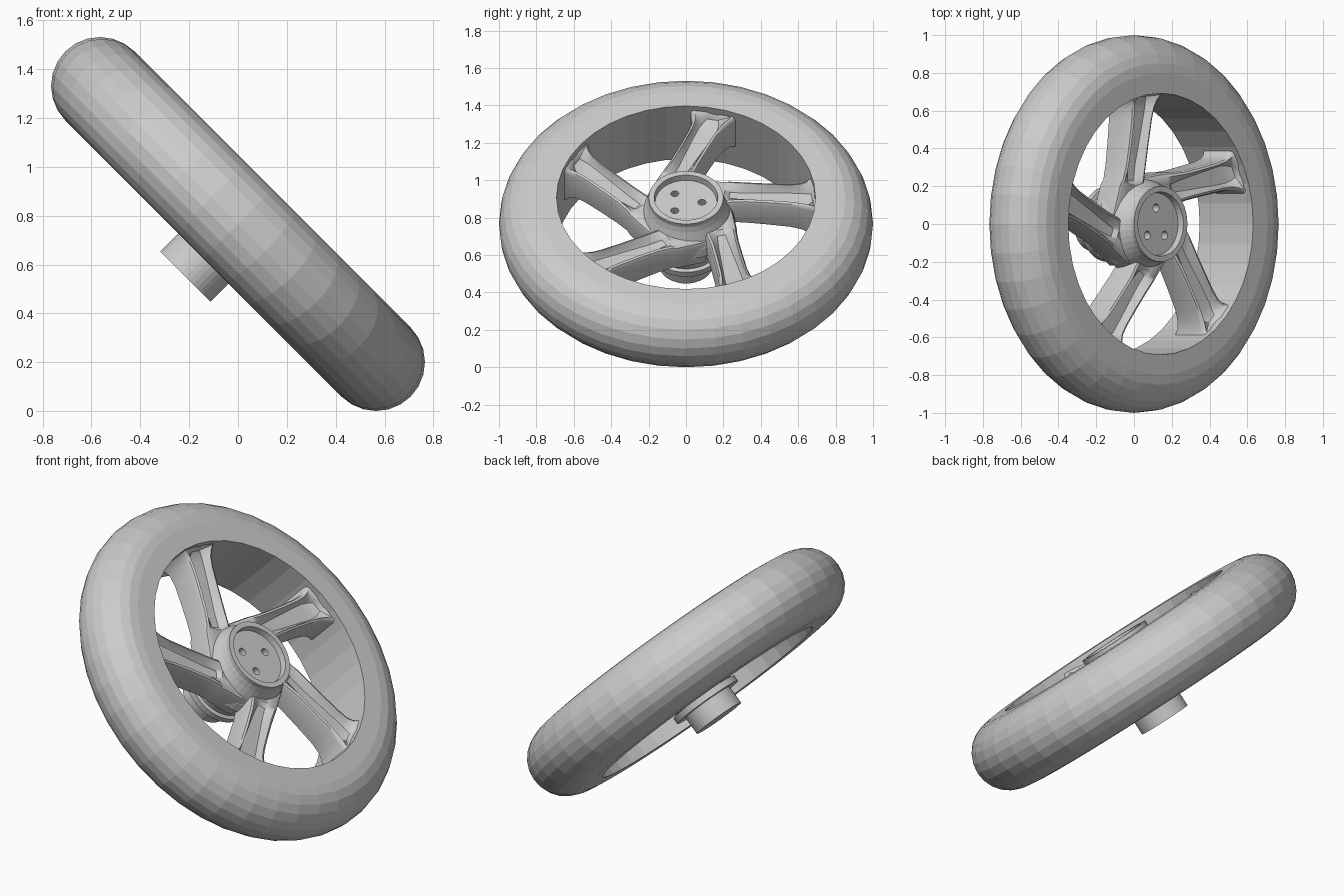
import bpy, bmesh
from math import sin, cos, pi, radians
from mathutils import Matrix, Vector

if "Cube" in bpy.data.objects:
    bpy.data.objects.remove(bpy.data.objects["Cube"])

# wheel axis leans 45 degrees; local z is the axle, outer face on +z
TILT = Matrix.Translation((0, 0, 0.766)) @ Matrix.Rotation(radians(45), 4, 'Y')


def finish(name, bm):
    bmesh.ops.recalc_face_normals(bm, faces=bm.faces)
    me = bpy.data.meshes.new(name)
    bm.to_mesh(me)
    bm.free()
    ob = bpy.data.objects.new(name, me)
    bpy.context.collection.objects.link(ob)
    ob.matrix_world = TILT
    return ob


def lathe(name, profile, n, closed=False):
    """Revolve (radius, height) points; open profiles are capped at both ends."""
    bm = bmesh.new()
    rings = [[bm.verts.new((r * cos(2 * pi * i / n), r * sin(2 * pi * i / n), z))
              for i in range(n)] for r, z in profile]
    pairs = list(zip(rings, rings[1:]))
    if closed:
        pairs.append((rings[-1], rings[0]))
    for a, b in pairs:
        for i in range(n):
            j = (i + 1) % n
            bm.faces.new((a[i], a[j], b[j], b[i]))
    if not closed:
        bm.faces.new(rings[0])
        bm.faces.new(rings[-1])
    return finish(name, bm)


# tyre: round tread, flat sides, cylindrical inner wall
tread = [(0.8 + 0.2 * cos(t), 0.2 * sin(t))
         for t in [-pi / 2 + pi * i / 12 for i in range(13)]]
lathe("tyre", [(0.692, -0.2)] + tread + [(0.692, 0.2)], 40, closed=True)

# hub: rear axle stub, flange, flared body, front ring with recessed plate
hub = lathe("hub", [(0.145, -0.305), (0.145, -0.2), (0.2, -0.2), (0.2, -0.165),
                    (0.18, -0.16), (0.2, -0.05), (0.265, 0.0), (0.255, 0.05),
                    (0.232, 0.1), (0.21, 0.145), (0.2, 0.175), (0.2, 0.2), (0.17, 0.2),
                    (0.165, 0.165)], 40)

# three bolt holes in the plate
bm = bmesh.new()
for x, y in [(0, 0.085), (-0.064, -0.06), (0.064, -0.06)]:
    bmesh.ops.create_cone(bm, cap_ends=True, segments=16, radius1=0.022, radius2=0.022,
                          depth=0.12, matrix=Matrix.Translation((x, y, 0.165)))
cutter = finish("hole_cutter", bm)
cutter.hide_render = True
mod = hub.modifiers.new("holes", 'BOOLEAN')
mod.operation = 'DIFFERENCE'
mod.solver = 'EXACT'
mod.object = cutter
bpy.context.view_layer.objects.active = hub
bpy.ops.object.modifier_apply(modifier="holes")
bpy.data.objects.remove(cutter)

# spoke stations: distance, half width, top, groove half width, groove depth, bottom
STATIONS = [(0.02, 0.10, 0.09, 0.02, 0.0, -0.06),
            (0.19, 0.092, 0.115, 0.015, 0.0, -0.03),
            (0.215, 0.086, 0.125, 0.022, 0.03, -0.02),
            (0.30, 0.08, 0.135, 0.03, 0.045, -0.02),
            (0.42, 0.08, 0.142, 0.038, 0.045, -0.02),
            (0.54, 0.083, 0.148, 0.046, 0.045, -0.02),
            (0.60, 0.09, 0.152, 0.048, 0.045, -0.025),
            (0.635, 0.102, 0.158, 0.042, 0.045, -0.035),
            (0.66, 0.118, 0.166, 0.03, 0.04, -0.05),
            (0.675, 0.132, 0.174, 0.02, 0.015, -0.065),
            (0.73, 0.17, 0.192, 0.02, 0.0, -0.10)]
OFFSET = 0.15     # spokes leave the hub off-centre


def spoke(index):
    bm = bmesh.new()
    turn = Matrix.Rotation(radians(11 + 72 * index), 4, 'Z')
    rings = []
    for s, w, top, g, d, bot in STATIONS:
        half = [(w, bot), (w, top - 0.022), (w - 0.008, top - 0.006), (w - 0.02, top),
                (g + 0.008, top - d * 0.75), (g, top - d)]
        section = half + [(-y, z) for y, z in reversed(half)]
        # skew the sections so the tip follows the rim
        rings.append([bm.verts.new(turn @ Vector((s - 0.35 * y * s, OFFSET + y, z)))
                      for y, z in section])
    n = len(rings[0])
    for a, b in zip(rings, rings[1:]):
        for i in range(n):
            j = (i + 1) % n
            bm.faces.new((a[i], a[j], b[j], b[i]))
    bm.faces.new(rings[0])
    bm.faces.new(rings[-1])
    ob = finish(f"spoke_{index + 1}", bm)
    bpy.ops.object.select_all(action='DESELECT')
    ob.select_set(True)
    bpy.context.view_layer.objects.active = ob
    bpy.ops.object.shade_smooth_by_angle(angle=radians(35))


for k in range(5):
    spoke(k)
